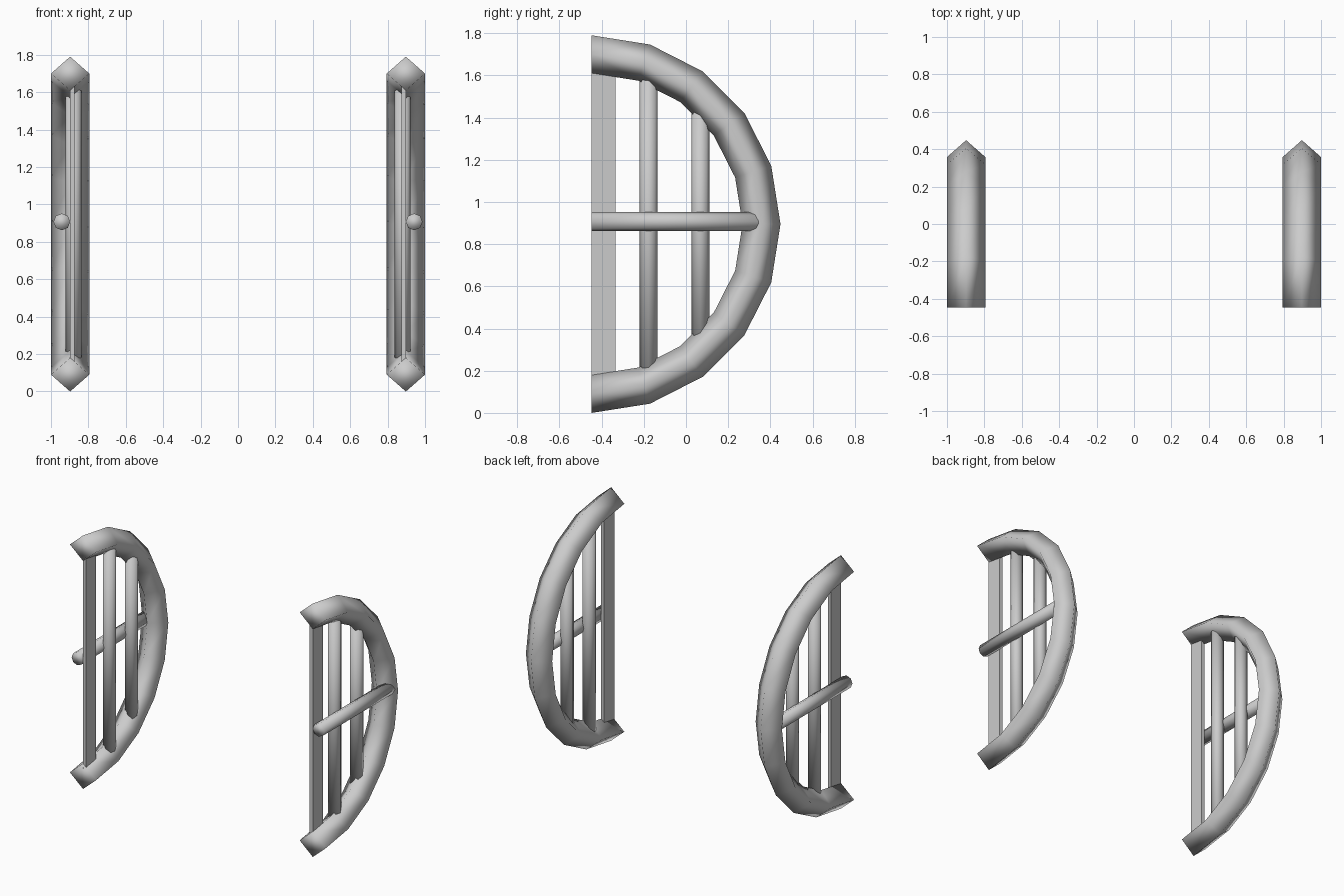
import bpy
import bmesh
from math import sin, cos, pi, sqrt
from mathutils import Vector, Matrix

cube = bpy.data.objects.get("Cube")
if cube:
    bpy.data.objects.remove(cube, do_unlink=True)

# Single grey finish
grey = bpy.data.materials.new("light_grey")
grey.use_nodes = True
colour = (0.6, 0.6, 0.6, 1)
grey.diffuse_color = colour
grey.node_tree.nodes["Principled BSDF"].inputs["Base Color"].default_value = colour

FRONT, MID_Z = -0.447, 0.895      # centre of the half ring
RING_X, MID_R = 0.8975, 0.805
HALF_DEPTH, HALF_WIDTH = 0.09, 0.1025
STEPS = 10


def finish(name, bm, smooth):
    bmesh.ops.recalc_face_normals(bm, faces=bm.faces)
    for f in bm.faces:
        f.smooth = smooth
    mesh = bpy.data.meshes.new(name)
    bm.to_mesh(mesh)
    bm.free()
    mesh.materials.append(grey)
    obj = bpy.data.objects.new(name, mesh)
    bpy.context.collection.objects.link(obj)
    return obj


def half_ring(name, x):
    """Diamond section swept through a half circle, closed at both ends."""
    bm = bmesh.new()
    loops = []
    for i in range(STEPS + 1):
        a = pi * i / STEPS
        loop = []
        for dr, dx in ((1, 0), (0, 1), (-1, 0), (0, -1)):
            r = MID_R + dr * HALF_DEPTH
            loop.append(bm.verts.new((x + dx * HALF_WIDTH, FRONT + r * sin(a), MID_Z + r * cos(a))))
        loops.append(loop)
    for a, b in zip(loops, loops[1:]):
        for k in range(4):
            n = (k + 1) % 4
            bm.faces.new((a[k], a[n], b[n], b[k]))
    bm.faces.new(loops[0])
    bm.faces.new(loops[-1])
    return finish(name, bm, True)


def rod(name, start, end, radius, sides=8):
    start, end = Vector(start), Vector(end)
    axis = end - start
    turn = axis.to_track_quat('Z', 'Y').to_matrix().to_4x4()
    bm = bmesh.new()
    bmesh.ops.create_cone(bm, cap_ends=True, segments=sides, radius1=radius, radius2=radius,
                          depth=axis.length, matrix=Matrix.Translation((start + end) / 2) @ turn)
    return finish(name, bm, True)


def slab(name, centre, size):
    bm = bmesh.new()
    bmesh.ops.create_cube(bm, size=1, matrix=Matrix.Translation(centre) @ Matrix.Diagonal((*size, 1)))
    return finish(name, bm, False)


def reach(y):
    """Half height of the ring's centre line at a given depth."""
    return sqrt(MID_R ** 2 - (y - FRONT) ** 2)


for side, s in (("left", 1), ("right", -1)):
    half_ring(side + "_frame", s * RING_X)
    # Flat upright at the open edge
    slab(side + "_flat_upright", (s * 0.886, FRONT + 0.056, MID_Z), (0.025, 0.112, 1.5))
    # Round uprights ending inside the ring
    for label, y in (("front", -0.177), ("back", 0.068)):
        h = reach(y) - 0.02
        rod(f"{side}_{label}_upright", (s * 0.88, y, MID_Z - h), (s * 0.88, y, MID_Z + h), 0.043)
    # Crossbar on the outer side
    rod(side + "_crossbar", (s * 0.942, FRONT, 0.907), (s * 0.942, 0.36, 0.907), 0.045)
